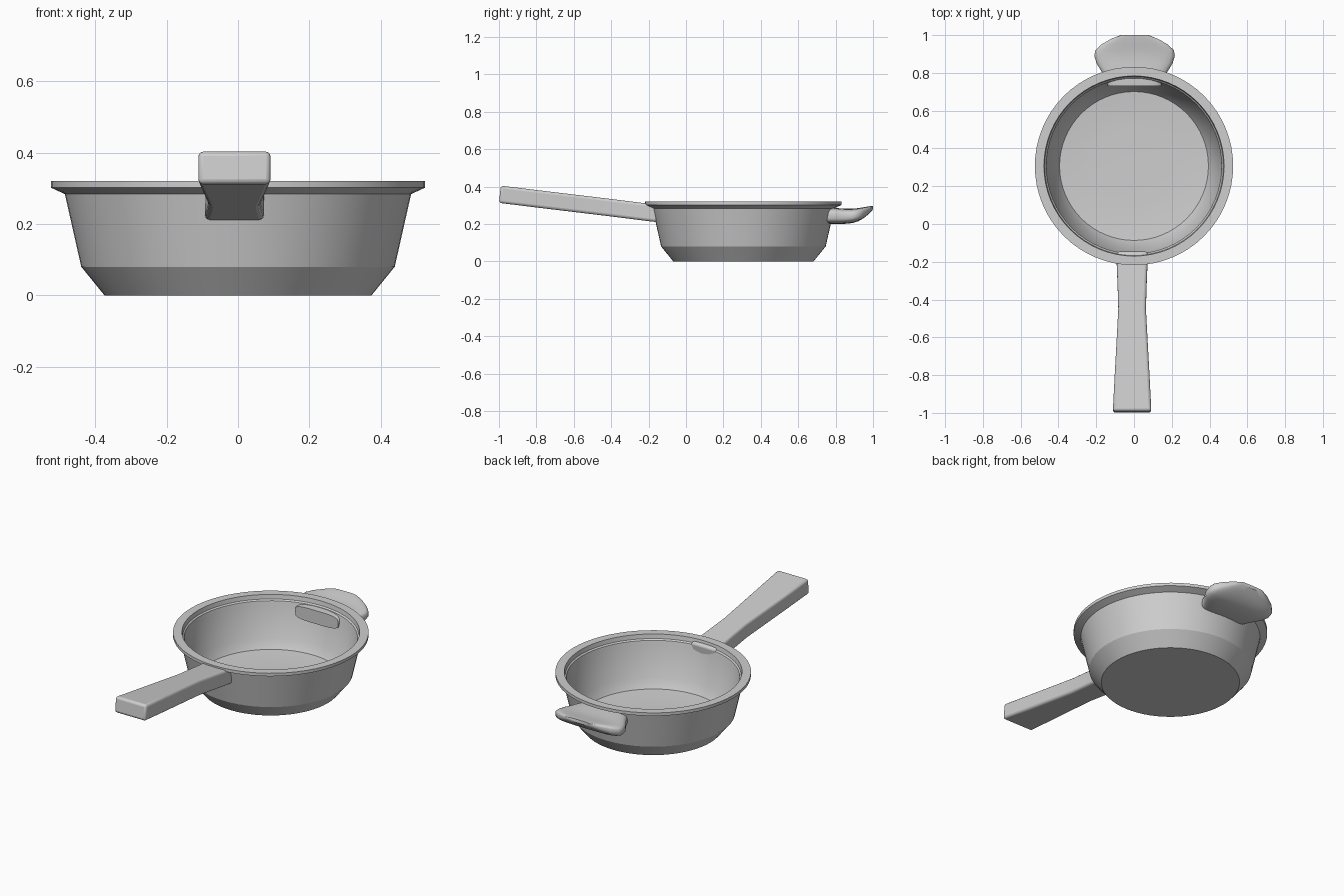
import bpy, bmesh, math

cube = bpy.data.objects.get("Cube")
if cube:
    bpy.data.objects.remove(cube, do_unlink=True)

PAN_Y = 0.307

metal = bpy.data.materials.new("grey metal")
metal.use_nodes = True
grey = (0.62, 0.62, 0.62, 1)
metal.diffuse_color = grey
metal.node_tree.nodes["Principled BSDF"].inputs["Base Color"].default_value = grey


def finish(name, bm, angle):
    bmesh.ops.recalc_face_normals(bm, faces=bm.faces)
    mesh = bpy.data.meshes.new(name)
    bm.to_mesh(mesh)
    bm.free()
    obj = bpy.data.objects.new(name, mesh)
    bpy.context.collection.objects.link(obj)
    mesh.materials.append(metal)
    bpy.ops.object.select_all(action="DESELECT")
    obj.select_set(True)
    bpy.context.view_layer.objects.active = obj
    bpy.ops.object.shade_smooth_by_angle(angle=math.radians(angle))
    return obj


def lathe(name, profile, steps=64):
    bm = bmesh.new()
    verts = [bm.verts.new((r, 0, z)) for r, z in profile]
    edges = [bm.edges.new(pair) for pair in zip(verts, verts[1:])]
    bmesh.ops.spin(bm, geom=verts + edges, cent=(0, 0, 0), axis=(0, 0, 1),
                   angle=math.tau, steps=steps)
    bmesh.ops.remove_doubles(bm, verts=bm.verts, dist=0.0005)
    bmesh.ops.translate(bm, vec=(0, PAN_Y, 0), verts=bm.verts)
    return finish(name, bm, 22)


def loft(name, rings, angle):
    # Bridge equal rings of points and cap both ends
    bm = bmesh.new()
    rows = [[bm.verts.new(p) for p in ring] for ring in rings]
    n = len(rows[0])
    for a, b in zip(rows, rows[1:]):
        for i in range(n):
            j = (i + 1) % n
            bm.faces.new((a[i], a[j], b[j], b[i]))
    bm.faces.new(rows[0])
    bm.faces.new(rows[-1])
    return finish(name, bm, angle)


def rounded_ring(y, half, low, high, points=24, power=0.52):
    # Rounded-rectangle section across the handle
    ring = []
    for i in range(points):
        a = math.tau * (i + 0.5) / points
        c, s = math.cos(a), math.sin(a)
        ring.append((0.003 + half * math.copysign(abs(c) ** power, c), y,
                     (low + high) / 2 + (high - low) / 2 * math.copysign(abs(s) ** power, s)))
    return ring


# Pan body: outer wall, flared rim, lid ledge, thin inner wall, sloped foot and floor
lathe("pan_body", [
    (0, 0), (0.375, 0), (0.44, 0.08), (0.486, 0.284), (0.525, 0.302), (0.525, 0.32),
    (0.477, 0.32), (0.473, 0.295), (0.465, 0.288), (0.461, 0.27),
    (0.427, 0.086), (0.394, 0.033), (0.3, 0.025), (0.2, 0.022), (0, 0.022)])

# Long handle: waisted bar rising towards its tip
sections = [(-0.15, 0.083, 0.21), (-0.2, 0.082, 0.216), (-0.32, 0.077, 0.231),
            (-0.45, 0.073, 0.247), (-0.6, 0.081, 0.265), (-0.8, 0.092, 0.289),
            (-0.995, 0.102, 0.313)]
handle = loft("long_handle", [
    [(-0.01 + sx * half, y + 0.005 * sz, low + 0.092 * (sz > 0))
     for sx, sz in ((-1, -1), (1, -1), (1, 1), (-1, 1))]
    for y, half, low in sections], 30)
bevel = handle.modifiers.new("soft_edges", "BEVEL")
bevel.width = 0.014
bevel.segments = 3
bevel.limit_method = "ANGLE"
bevel.angle_limit = math.radians(40)

# Helper grip: wide thumb tab curling up at the back
grip = [(0.73, 0.142, 0.205, 0.284), (0.77, 0.155, 0.201, 0.286), (0.81, 0.177, 0.2, 0.285),
        (0.85, 0.202, 0.201, 0.282), (0.89, 0.214, 0.205, 0.282), (0.92, 0.209, 0.214, 0.285),
        (0.95, 0.177, 0.231, 0.29), (0.98, 0.125, 0.255, 0.295), (1.0, 0.075, 0.278, 0.297)]
loft("helper_grip", [rounded_ring(*g) for g in grip], 40)
